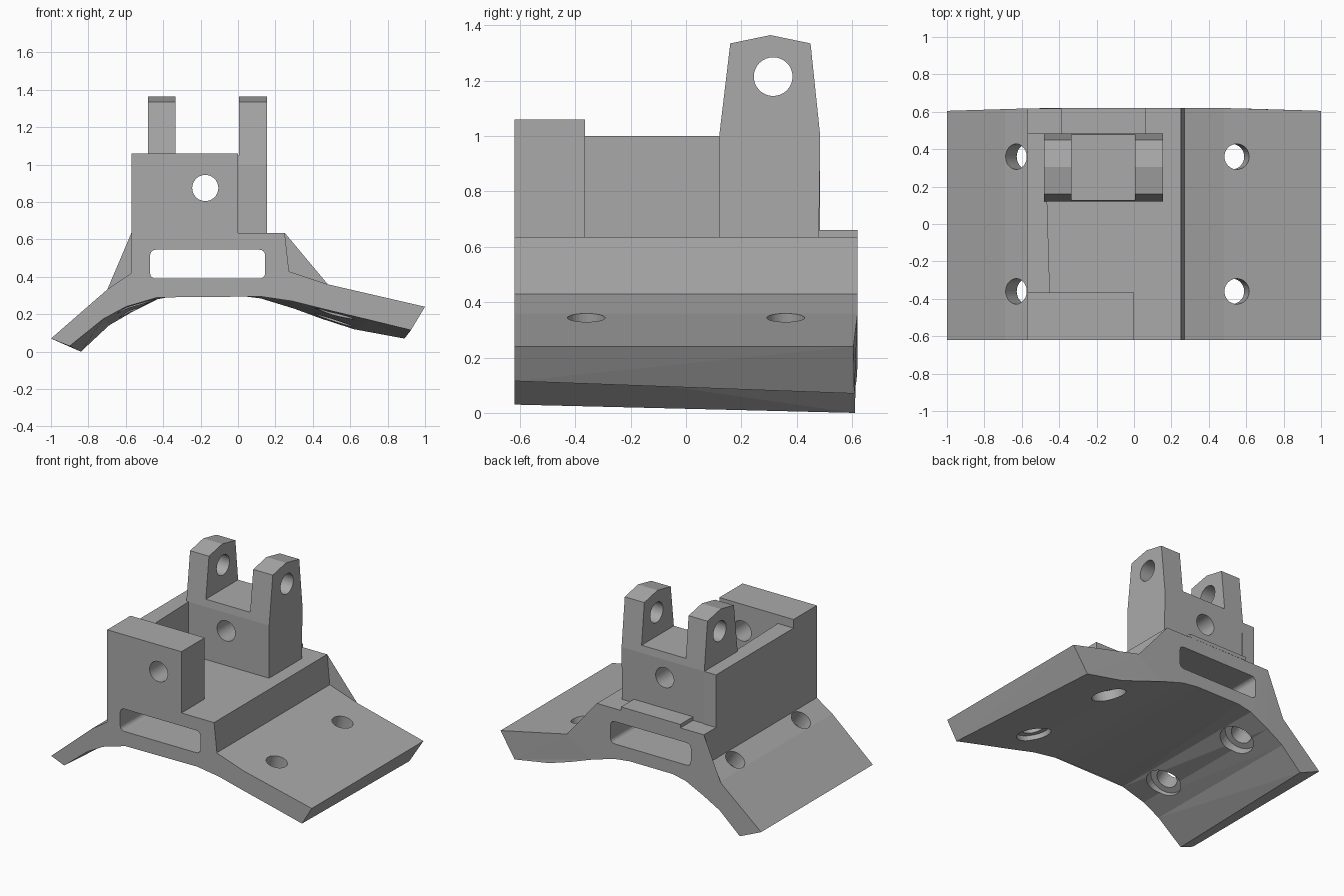
import bpy, bmesh, math
from mathutils import Vector, Matrix

if "Cube" in bpy.data.objects:
    bpy.data.objects.remove(bpy.data.objects["Cube"], do_unlink=True)

grey = bpy.data.materials.new("plain grey")
grey.use_nodes = True
colour = (0.40, 0.40, 0.40, 1)
grey.diffuse_color = colour
grey.node_tree.nodes["Principled BSDF"].inputs["Base Color"].default_value = colour


def loft(name, start, end):
    """Solid between two matching outlines of 3D points."""
    bm = bmesh.new()
    a = [bm.verts.new(p) for p in start]
    b = [bm.verts.new(p) for p in end]
    n = len(a)
    bm.faces.new(a)
    bm.faces.new(b[::-1])
    for i in range(n):
        j = (i + 1) % n
        bm.faces.new((a[i], b[i], b[j], a[j]))
    bmesh.ops.triangulate(bm, faces=bm.faces[:])
    bmesh.ops.recalc_face_normals(bm, faces=bm.faces[:])
    mesh = bpy.data.meshes.new(name)
    bm.to_mesh(mesh)
    bm.free()
    mesh.materials.append(grey)
    obj = bpy.data.objects.new(name, mesh)
    bpy.context.collection.objects.link(obj)
    return obj


def box(name, x, y, z):
    rect = [(x[0], y[0]), (x[1], y[0]), (x[1], y[1]), (x[0], y[1])]
    return loft(name, [(*p, z[0]) for p in rect], [(*p, z[1]) for p in rect])


def rod(name, centre, axis, radius, low, high, sides=32):
    """Cylinder running from low to high along an axis through centre."""
    axis = Vector(axis).normalized()
    turn = axis.to_track_quat('Z', 'Y').to_matrix().to_4x4()
    place = Matrix.Translation(centre) @ turn
    ring = [(radius * math.cos(t), radius * math.sin(t))
            for t in (2 * math.pi * i / sides for i in range(sides))]
    return loft(name, [place @ Vector((*p, low)) for p in ring],
                [place @ Vector((*p, high)) for p in ring])


def combine(target, tool, operation):
    """Apply a boolean, then remove the helper."""
    tool.hide_render = True
    mod = target.modifiers.new(operation, 'BOOLEAN')
    mod.operation = operation
    mod.solver = 'EXACT'
    mod.object = tool
    bpy.context.view_layer.objects.active = target
    bpy.ops.object.modifier_apply(modifier=mod.name)
    bpy.data.objects.remove(tool, do_unlink=True)


# Saddle base: one top outline, underside flares towards the back
top = [(-1, .07), (-.69, .34), (-.57, .42), (-.57, .635), (.25, .635),
       (.27, .43), (.48, .36), (1, .24)]
under_front = [(.925, .115), (.7, .17), (.47, .225), (.29, .27), (.12, .295), (0, .3),
               (-.33, .3), (-.43, .29), (-.6, .24), (-.72, .175), (-.9, .03)]
under_back = [(.89, .07), (.62, .12), (.45, .175), (.3, .23), (.12, .285), (0, .3),
              (-.33, .3), (-.43, .28), (-.57, .21), (-.69, .14), (-.84, 0)]
front_y, back_y = -.62, .62
body = loft("bracket_body",
            [(x, front_y, z) for x, z in top + under_front],
            [(x, back_y - .015 * max(0, abs(x) - .5) * 2, z) for x, z in top + under_back])

# Front block, side wall and rear ledge plate
deck = .635
combine(body, box("front_block", (-.57, 0), (front_y, -.365), (deck, 1.06)), 'UNION')
wall = [(-.57, -.365), (-.45, -.365), (-.475, .485), (-.57, .485)]
combine(body, loft("side_wall", [(*p, deck) for p in wall], [(*p, 1.0) for p in wall]), 'UNION')
combine(body, box("ledge_plate", (-.39, .065), (.47, back_y), (deck, .66)), 'UNION')

# Clevis: tapered side outline, notched between the two lugs
side = [(.12, deck), (.12, 1.0), (.16, 1.335), (.305, 1.365), (.45, 1.335), (.485, 1.0), (.48, deck)]
clevis = loft("clevis", [(-.48, *p) for p in side], [(.155, *p) for p in side])
combine(clevis, box("lug_gap", (-.335, .005), (0, .6), (1.05, 1.5)), 'DIFFERENCE')
combine(clevis, rod("pin_hole", (0, .315, 1.215), (1, 0, 0), .07, -1, 1), 'DIFFERENCE')
combine(body, clevis, 'UNION')

# Bore through the block and clevis
combine(body, rod("bore", (-.175, 0, .875), (0, 1, 0), .07, -1, 1), 'DIFFERENCE')

# Rounded slot through the base
slot, r = [], .03
for cx, cz, begin in ((.115, .515, 0), (-.44, .515, 90), (-.44, .42, 180), (.115, .42, 270)):
    for step in range(5):
        t = math.radians(begin + step * 22.5)
        slot.append((cx + r * math.cos(t), cz + r * math.sin(t)))
combine(body, loft("slot", [(x, -1, z) for x, z in slot], [(x, 1, z) for x, z in slot]), 'DIFFERENCE')

# Screw holes square to each wing, counterbored from below
for x, z, tilt in ((.55, .345, 14), (-.63, .38, -33)):
    axis = (math.sin(math.radians(tilt)), 0, math.cos(math.radians(tilt)))
    for y in (-.36, .36):
        combine(body, rod("screw_hole", (x, y, z), axis, .068, -.5, .12), 'DIFFERENCE')
        combine(body, rod("counterbore", (x, y, z), axis, .11, -.5, -.11), 'DIFFERENCE')

for poly in body.data.polygons:
    poly.use_smooth = False
    poly.material_index = 0
